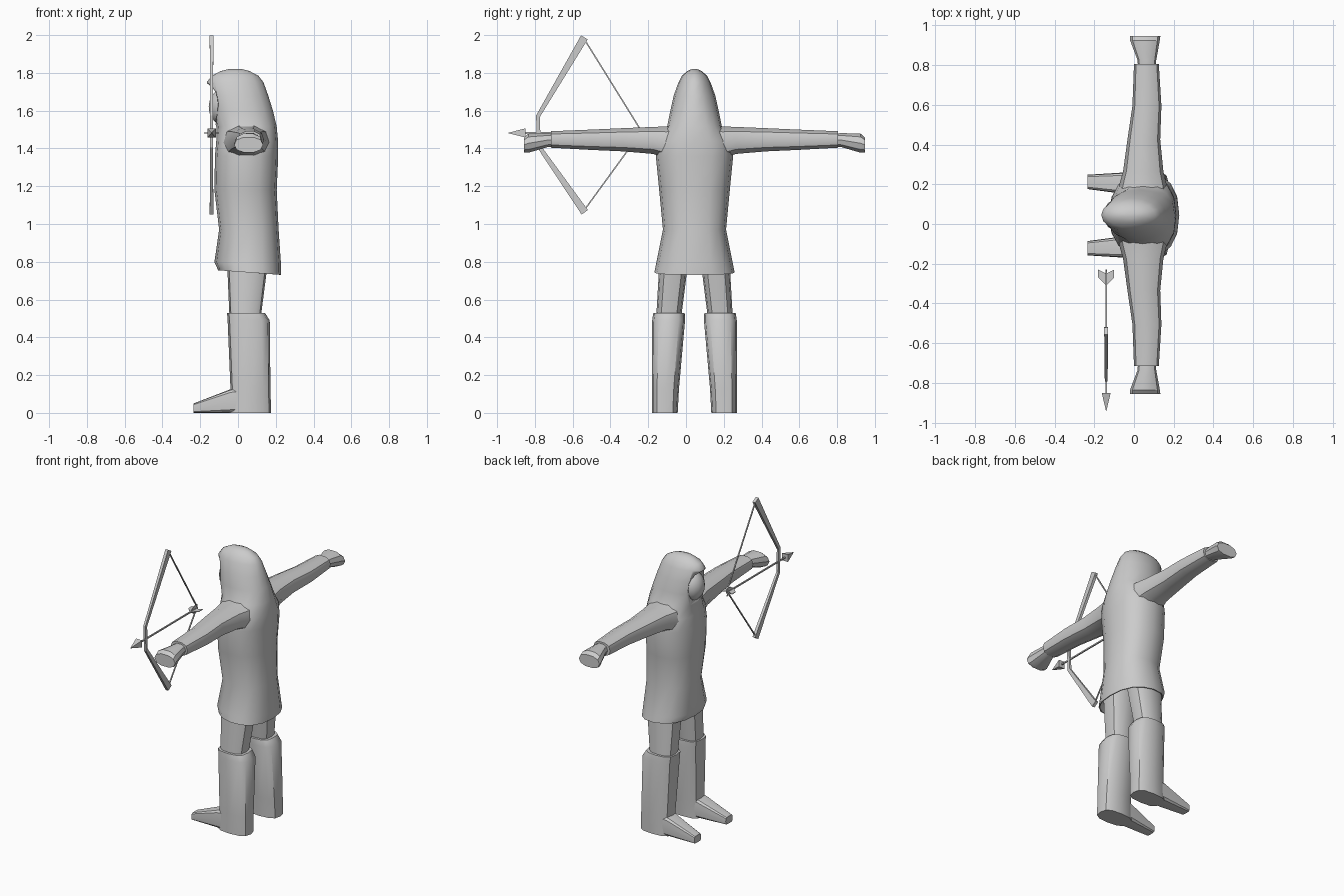
import bpy, bmesh, math
from mathutils import Vector

if "Cube" in bpy.data.objects:
    bpy.data.objects.remove(bpy.data.objects["Cube"])

YC = 0.045          # symmetry plane of the figure
BX = -0.14          # plane of the bow
grey = bpy.data.materials.new("plain grey")
grey.diffuse_color = (0.6, 0.6, 0.6, 1)
grey.use_nodes = True
grey.node_tree.nodes["Principled BSDF"].inputs["Base Color"].default_value = grey.diffuse_color


def finish(name, bm, smooth=40):
    bmesh.ops.recalc_face_normals(bm, faces=bm.faces)
    me = bpy.data.meshes.new(name)
    bm.to_mesh(me)
    bm.free()
    me.materials.append(grey)
    ob = bpy.data.objects.new(name, me)
    bpy.context.collection.objects.link(ob)
    if smooth:
        bpy.ops.object.select_all(action='DESELECT')
        ob.select_set(True)
        bpy.context.view_layer.objects.active = ob
        bpy.ops.object.shade_smooth_by_angle(angle=math.radians(smooth))
    return ob


def ring(c, u, v, n, p=1.0, phase=0.0):
    """Closed superellipse around c with half axes u and v."""
    pts = []
    for i in range(n):
        a = 2 * math.pi * (i + phase) / n
        ca, sa = math.cos(a), math.sin(a)
        pts.append(Vector(c) + Vector(u) * math.copysign(abs(ca) ** p, ca)
                   + Vector(v) * math.copysign(abs(sa) ** p, sa))
    return pts


def loft(name, rings, smooth=40):
    bm = bmesh.new()
    vs = [[bm.verts.new(p) for p in r] for r in rings]
    n = len(vs[0])
    for a, b in zip(vs, vs[1:]):
        for i in range(n):
            bm.faces.new((a[i], a[(i + 1) % n], b[(i + 1) % n], b[i]))
    bm.faces.new(vs[0])
    bm.faces.new(vs[-1])
    return finish(name, bm, smooth)


def level(z, x0, x1, hy, yc=YC, n=16, p=0.85, tilt=0.0, phase=0.0):
    """Horizontal section from x0 to x1 with half width hy."""
    return ring(((x0 + x1) / 2, yc, z), ((x1 - x0) / 2, 0, tilt), (0, hy, 0), n, p, phase)


def across(y, x0, x1, z0, z1, n=10):
    """Section of an arm at a given y."""
    return ring(((x0 + x1) / 2, y, (z0 + z1) / 2), ((x1 - x0) / 2, 0, 0),
                (0, 0, (z1 - z0) / 2), n, 0.85)


def ellipsoid(name, c, r):
    bm = bmesh.new()
    bmesh.ops.create_uvsphere(bm, u_segments=16, v_segments=10, radius=1)
    for v in bm.verts:
        v.co = Vector(c) + Vector([a * b for a, b in zip(v.co, r)])
    return finish(name, bm, 60)


# Hooded tunic, hollow under the hem
tunic = loft("hooded_tunic", [
    level(0.95, -0.08, 0.19, 0.14),
    level(0.743, -0.10, 0.222, 0.207, tilt=-0.012),
    level(0.743, -0.105, 0.228, 0.213, tilt=-0.012),
    level(0.79, -0.125, 0.228, 0.203, tilt=-0.008),
    level(0.97, -0.10, 0.215, 0.167),
    level(1.18, -0.125, 0.205, 0.187),
    level(1.36, -0.122, 0.213, 0.205),
    level(1.44, -0.115, 0.212, 0.195),
    level(1.515, -0.115, 0.205, 0.145),
    level(1.60, -0.145, 0.185, 0.128, p=0.95),
    level(1.68, -0.155, 0.16, 0.11, p=1),
    level(1.75, -0.165, 0.135, 0.085, p=1),
    level(1.785, -0.14, 0.108, 0.066, p=1),
    level(1.81, -0.09, 0.06, 0.038, p=1),
    level(1.82, -0.05, 0.02, 0.015, p=1),
], 50)

# Opening of the hood and the face inside it
cutter = ellipsoid("hood_cutter", (-0.17, YC, 1.63), (0.11, 0.105, 0.115))
cutter.hide_render = True
cutter.hide_viewport = True
cut = tunic.modifiers.new("opening", 'BOOLEAN')
cut.operation = 'DIFFERENCE'
cut.solver = 'EXACT'
cut.object = cutter
ellipsoid("face", (-0.07, YC, 1.62), (0.085, 0.085, 0.10))

for s, side in ((1, "left"), (-1, "right")):
    def arm(off, *box):
        return across(YC + s * off, *box)

    # Sleeve and hand
    loft(side + "_sleeve", [
        arm(0.03, -0.10, 0.185, 1.30, 1.535), arm(0.15, -0.075, 0.165, 1.345, 1.52),
        arm(0.22, -0.055, 0.148, 1.368, 1.517), arm(0.38, -0.033, 0.132, 1.382, 1.51),
        arm(0.55, -0.008, 0.138, 1.39, 1.502), arm(0.76, 0.0, 0.125, 1.402, 1.493)])
    loft(side + "_hand", [
        arm(0.74, 0.02, 0.11, 1.41, 1.48), arm(0.78, 0.018, 0.112, 1.405, 1.483),
        arm(0.88, -0.02, 0.13, 1.375, 1.48), arm(0.902, -0.02, 0.133, 1.378, 1.46)], 30)

    def leg(z, x0, x1, hy, off):
        return level(z, x0, x1, hy, YC + s * off, 12, 0.7)

    # Trouser leg, boot shaft and foot
    loft(side + "_trouser", [leg(0.50, -0.045, 0.12, 0.066, 0.137),
                             leg(0.85, -0.06, 0.165, 0.078, 0.105)])
    loft(side + "_boot", [
        leg(0.0, -0.05, 0.175, 0.068, 0.157), leg(0.13, -0.04, 0.172, 0.072, 0.154),
        leg(0.49, -0.055, 0.168, 0.087, 0.137), leg(0.53, -0.058, 0.142, 0.083, 0.135)])
    loft(side + "_foot", [
        ring((x, YC + s * off, h / 2), (0, hy, 0), (0, 0, h / 2), 12, 0.45)
        for x, h, hy, off in ((0.06, 0.14, 0.062, 0.158), (-0.04, 0.125, 0.055, 0.16),
                              (-0.235, 0.05, 0.036, 0.167))], 30)


def bar(name, path, n=4):
    """Bar in the bow plane; path points are (y, z, half depth in y and z, half width in x)."""
    rings = []
    for i, (y, z, d, w) in enumerate(path):
        a, b = path[max(i - 1, 0)], path[min(i + 1, len(path) - 1)]
        t = Vector((b[0] - a[0], b[1] - a[1])).normalized()
        rings.append(ring((BX, y, z), (w, 0, 0), (0, -t.y * d, t.x * d), n, 1, 0.5))
    return loft(name, rings, 0)


# Bow and string
bar("bow", [(-0.536, 1.062, 0.029, 0.014), (-0.778, 1.41, 0.015, 0.01),
            (-0.784, 1.57, 0.015, 0.01), (-0.538, 1.988, 0.029, 0.014)])
NOCK = (-0.235, 1.49)
for label, z in (("upper", 1.965), ("lower", 1.085)):
    bar(label + "_bowstring", [(-0.53, z, 0.005, 0.005), (*NOCK, 0.005, 0.005)])

# Arrow
bar("arrow_shaft", [(-0.23, 1.482, 0.006, 0.006), (-0.86, 1.482, 0.006, 0.006)])
bar("arrow_head", [(-0.85, 1.482, 0.034, 0.032), (-0.942, 1.482, 0.001, 0.001)])
for i in range(4):
    r = Vector((math.cos(i * math.pi / 2), 0, math.sin(i * math.pi / 2)))
    r *= 0.04 if i % 2 == 0 else 0.025
    t = Vector((r.z, 0, -r.x)).normalized() * 0.002
    outline = ((0, -0.25), (1, -0.23), (1, -0.27), (0, -0.31))
    loft("arrow_feather", [[Vector((BX, y, 1.482)) + r * k + t * e for k, y in outline]
                           for e in (-1, 1)], 0)
